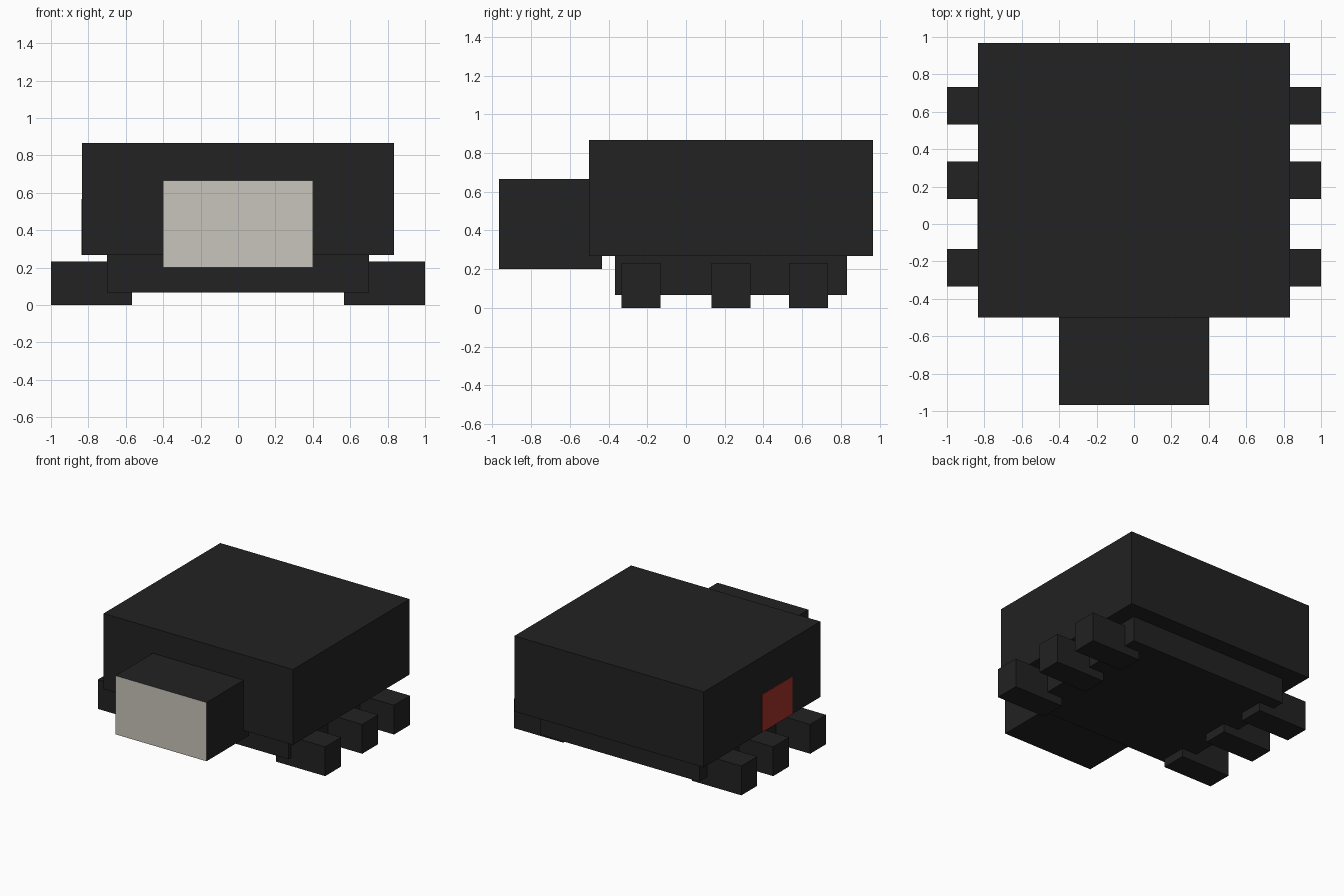
import bpy
import bmesh

if "Cube" in bpy.data.objects:
    bpy.data.objects.remove(bpy.data.objects["Cube"])


def material(name, rgb):
    m = bpy.data.materials.new(name)
    m.diffuse_color = (*rgb, 1.0)
    m.use_nodes = True
    m.node_tree.nodes["Principled BSDF"].inputs["Base Color"].default_value = m.diffuse_color
    return m


black = material("black", (0.016, 0.016, 0.016))
cream = material("cream", (0.584, 0.558, 0.503))
red = material("red", (0.38, 0.032, 0.025))


def box(name, low, high, *mats):
    """Axis-aligned box between two opposite corners."""
    bm = bmesh.new()
    bmesh.ops.create_cube(bm, size=1.0)
    for v in bm.verts:
        v.co = [lo + (c + 0.5) * (hi - lo) for c, lo, hi in zip(v.co, low, high)]
    mesh = bpy.data.meshes.new(name)
    bm.to_mesh(mesh)
    bm.free()
    for m in mats:
        mesh.materials.append(m)
    obj = bpy.data.objects.new(name, mesh)
    bpy.context.collection.objects.link(obj)
    return obj


# Large upper body and the narrower belly below it
box("body", (-0.833, -0.5, 0.267), (0.833, 0.967, 0.867), black)
box("belly", (-0.7, -0.367, 0.067), (0.7, 0.833, 0.267), black)

# Head with a pale face on its front
head = box("head", (-0.4, -0.967, 0.2), (0.4, -0.433, 0.667), black, cream)
for face in head.data.polygons:
    if face.normal.y < -0.5:
        face.material_index = 1

# Three pairs of feet
for row, y in zip(("front", "middle", "rear"), (-0.333, 0.133, 0.533)):
    for side, x in (("left", -1.0), ("right", 0.567)):
        box(f"{row}_{side}_foot", (x, y, 0.0), (x + 0.433, y + 0.2, 0.233), black)

# Red patch on the left flank only
box("flank_patch", (-0.837, -0.145, 0.268), (-0.832, 0.235, 0.567), red)
